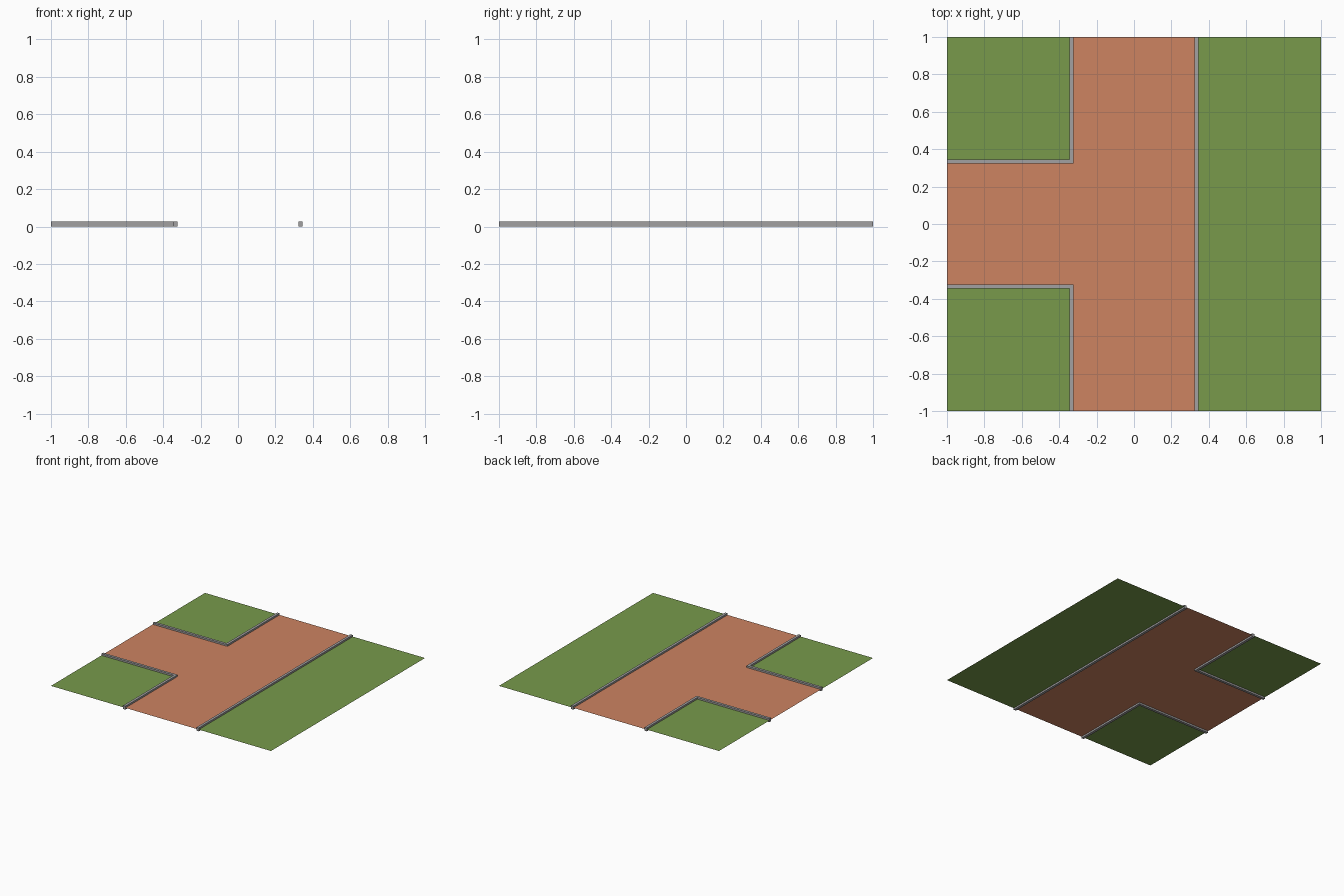
import bpy
import bmesh

if "Cube" in bpy.data.objects:
    bpy.data.objects.remove(bpy.data.objects["Cube"])


def srgb(*c):
    return [((v / 255 + 0.055) / 1.055) ** 2.4 for v in c] + [1.0]


def material(name, *c):
    m = bpy.data.materials.new(name)
    m.diffuse_color = srgb(*c)
    m.use_nodes = True
    m.node_tree.nodes["Principled BSDF"].inputs["Base Color"].default_value = m.diffuse_color
    return m


GRASS = material("grass_green", 120, 154, 75)
ROAD = material("brick_orange", 205, 131, 97)
STONE = material("kerb_grey", 162, 161, 162)

IN, MID, OUT = 0.323, 0.333, 0.344   # kerb inner side, centre line, outer side
LEVEL, HEIGHT = 0.014, 0.028         # ground level and kerb height


def slab(name, outline, mat, z, height=0.0):
    """Flat polygon, or a closed prism when a height is given."""
    bm = bmesh.new()
    face = bm.faces.new([bm.verts.new((x, y, z)) for x, y in outline])
    bm.normal_update()
    if face.normal.z < 0:
        face.normal_flip()
    if height:
        top = bmesh.ops.extrude_face_region(bm, geom=[face], use_keep_orig=True)
        verts = [v for v in top["geom"] if isinstance(v, bmesh.types.BMVert)]
        bmesh.ops.translate(bm, verts=verts, vec=(0, 0, height))
        bmesh.ops.recalc_face_normals(bm, faces=bm.faces)
    mesh = bpy.data.meshes.new(name)
    bm.to_mesh(mesh)
    bm.free()
    mesh.materials.append(mat)
    obj = bpy.data.objects.new(name, mesh)
    bpy.context.collection.objects.link(obj)
    return obj


def rect(x0, x1, y0, y1):
    return [(x0, y0), (x1, y0), (x1, y1), (x0, y1)]


# T-shaped road surface
slab("road", [(-MID, -1), (MID, -1), (MID, 1), (-MID, 1), (-MID, MID),
              (-1, MID), (-1, -MID), (-MID, -MID)], ROAD, LEVEL)

# Long verge and straight kerb on the right
slab("long_grass", rect(MID, 1, -1, 1), GRASS, LEVEL)
slab("straight_kerb", rect(IN, OUT, -1, 1), STONE, 0, HEIGHT)

# Corner lawns with L-shaped kerbs on the left
for side, s in (("front", -1), ("back", 1)):
    slab(side + "_grass", rect(-1, -MID, s * MID, s), GRASS, LEVEL)
    slab(side + "_corner_kerb",
         [(-1, s * IN), (-IN, s * IN), (-IN, s), (-OUT, s),
          (-OUT, s * OUT), (-1, s * OUT)], STONE, 0, HEIGHT)
